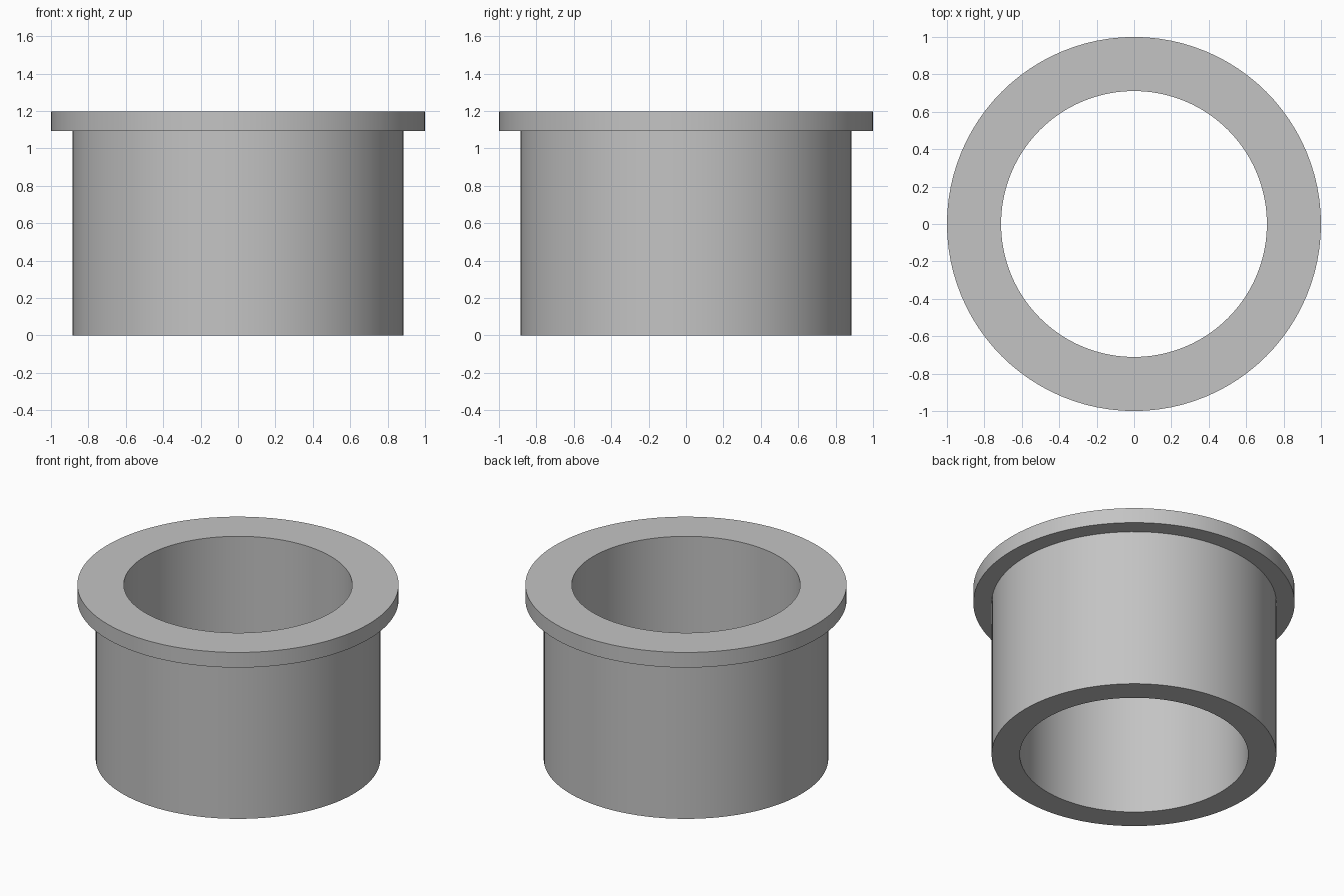
import bpy
import bmesh
import math

cube = bpy.data.objects.get("Cube")
if cube:
    bpy.data.objects.remove(cube, do_unlink=True)

# Dimensions
BORE, BODY, FLANGE = 0.711, 0.886, 1.0
SHOULDER, TOP = 1.092, 1.196
SEGMENTS = 96

# Single grey material
grey = bpy.data.materials.new("plain grey")
grey.use_nodes = True
colour = (0.55, 0.55, 0.55, 1)
grey.diffuse_color = colour
grey.node_tree.nodes["Principled BSDF"].inputs["Base Color"].default_value = colour

# Closed wall profile (radius, height), counter-clockwise so faces point outwards
profile = [(BORE, 0), (BODY, 0), (BODY, SHOULDER),
           (FLANGE, SHOULDER), (FLANGE, TOP), (BORE, TOP)]

# Revolve the profile into a flanged sleeve
bm = bmesh.new()
rings = []
for i in range(SEGMENTS):
    a = math.tau * i / SEGMENTS
    rings.append([bm.verts.new((r * math.cos(a), r * math.sin(a), z))
                  for r, z in profile])
for i, ring in enumerate(rings):
    following = rings[(i + 1) % SEGMENTS]
    for j in range(len(profile)):
        k = (j + 1) % len(profile)
        bm.faces.new((ring[j], following[j], following[k], ring[k]))
bmesh.ops.recalc_face_normals(bm, faces=bm.faces)

mesh = bpy.data.meshes.new("flanged_sleeve")
bm.to_mesh(mesh)
bm.free()
mesh.materials.append(grey)
sleeve = bpy.data.objects.new("flanged_sleeve", mesh)
bpy.context.collection.objects.link(sleeve)

# Smooth walls with crisp rims
bpy.ops.object.select_all(action="DESELECT")
sleeve.select_set(True)
bpy.context.view_layer.objects.active = sleeve
bpy.ops.object.shade_smooth_by_angle(angle=math.radians(30))
